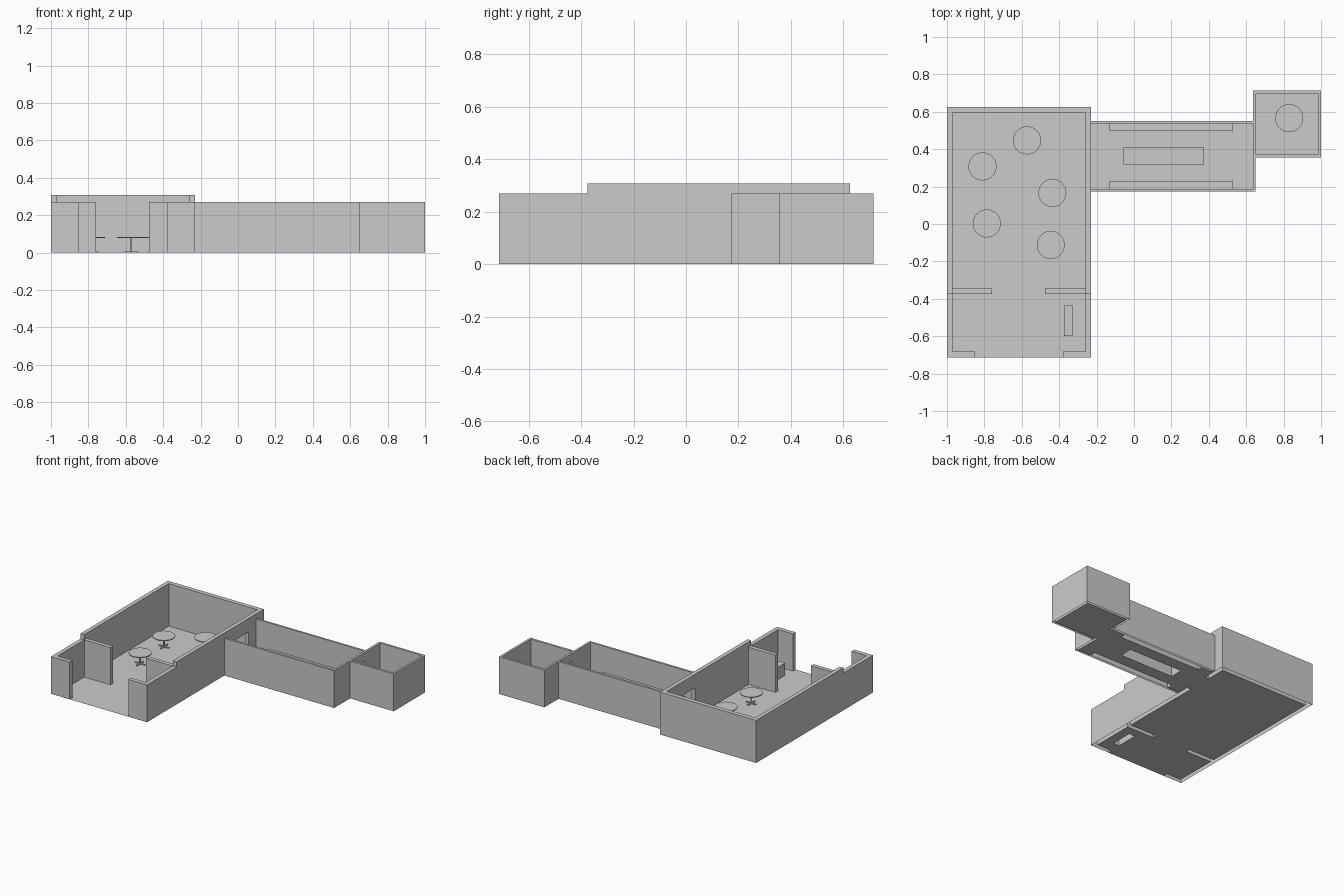
import bpy, bmesh, math
from mathutils import Matrix, Vector

if "Cube" in bpy.data.objects:
    bpy.data.objects.remove(bpy.data.objects["Cube"])


def finish(name, bm):
    mesh = bpy.data.meshes.new(name)
    bm.to_mesh(mesh)
    bm.free()
    obj = bpy.data.objects.new(name, mesh)
    bpy.context.collection.objects.link(obj)
    return obj


def shell(name, solids, openings=()):
    """Union of boxes (x0,x1,y0,y1,z1) standing on the floor, minus openings,
    skinned without inner faces and left open underneath."""
    everything = list(solids) + list(openings)
    xs = sorted({v for b in everything for v in b[0:2]})
    ys = sorted({v for b in everything for v in b[2:4]})
    zs = sorted({0.0} | {b[4] for b in everything})
    cuts = (xs, ys, zs)

    def inside(b, c):
        return b[0] < c[0] < b[1] and b[2] < c[1] < b[3] and c[2] < b[4]

    cells = set()
    for i in range(len(xs) - 1):
        for j in range(len(ys) - 1):
            for k in range(len(zs) - 1):
                c = [(a[n] + a[n + 1]) / 2 for a, n in zip(cuts, (i, j, k))]
                if any(inside(b, c) for b in solids) and not any(inside(b, c) for b in openings):
                    cells.add((i, j, k))

    bm = bmesh.new()
    for cell in cells:
        for axis in range(3):
            for side in (0, 1):
                near = list(cell)
                near[axis] += 2 * side - 1
                if tuple(near) in cells or near[2] < 0:
                    continue
                u, v = (axis + 1) % 3, (axis + 2) % 3
                corners = []
                for du, dv in ((0, 0), (1, 0), (1, 1), (0, 1)):
                    p = list(cell)
                    p[axis] += side
                    p[u] += du
                    p[v] += dv
                    corners.append(bm.verts.new([cuts[a][p[a]] for a in range(3)]))
                bm.faces.new(corners if side else corners[::-1])
    bmesh.ops.remove_doubles(bm, verts=bm.verts, dist=1e-5)
    bmesh.ops.dissolve_limit(bm, angle_limit=0.01, verts=bm.verts, edges=bm.edges)
    return finish(name, bm)


def floor(name, rects, holes):
    """Flat floor sheet with cut-outs under the built-in furniture."""
    xs = sorted({v for b in rects + holes for v in b[0:2]})
    ys = sorted({v for b in rects + holes for v in b[2:4]})
    bm = bmesh.new()
    for x0, x1 in zip(xs, xs[1:]):
        for y0, y1 in zip(ys, ys[1:]):
            cx, cy = (x0 + x1) / 2, (y0 + y1) / 2
            hit = lambda b: b[0] < cx < b[1] and b[2] < cy < b[3]
            if any(map(hit, rects)) and not any(map(hit, holes)):
                bm.faces.new([bm.verts.new((x, y, 0)) for x, y in
                              ((x0, y0), (x1, y0), (x1, y1), (x0, y1))])
    bmesh.ops.remove_doubles(bm, verts=bm.verts, dist=1e-5)
    return finish(name, bm)


def ring(x0, x1, y0, y1, t, h):
    return [(x0, x0 + t, y0, y1, h), (x1 - t, x1, y0, y1, h),
            (x0, x1, y0, y0 + t, h), (x0, x1, y1 - t, y1, h)]


LOW, HIGH, DOOR = 0.27, 0.308, 0.21

# Main room: low entrance part, taller hall, and two partition stubs
low_part = [(-1, -0.97, -0.713, -0.375, LOW), (-0.26, -0.23, -0.713, -0.375, LOW),
            (-1, -0.85, -0.713, -0.682, LOW), (-0.38, -0.23, -0.713, -0.682, LOW)]
hall = [(-1, -0.97, -0.375, 0.625, HIGH), (-0.26, -0.23, -0.375, 0.625, HIGH),
        (-1, -0.23, 0.593, 0.625, HIGH)]
partitions = [(-0.97, -0.76, -0.375, -0.345, LOW), (-0.475, -0.26, -0.375, -0.345, LOW)]
hall_door = (-0.26, -0.23, 0.27, 0.45, DOOR)
shell("main_room_walls", low_part + hall + partitions, [hall_door])

# Corridor wing and end room
corridor = [(-0.23, 0.65, 0.173, 0.188, LOW), (-0.23, 0.65, 0.537, 0.552, LOW),
            (0.635, 0.65, 0.173, 0.552, LOW)]
end_room = ring(0.635, 1.0, 0.355, 0.715, 0.016, LOW)
end_door = (0.635, 0.651, 0.39, 0.52, DOOR)
shell("wing_walls", corridor + end_room, [end_door])

# Built-in counters, open underneath
counters = {
    "entrance_counter": (-0.375, -0.327, -0.6, -0.437, 0.09),
    "corridor_island": (-0.055, 0.375, 0.318, 0.412, 0.08),
    "front_counter": (-0.13, 0.53, 0.188, 0.23, 0.08),
    "back_counter": (-0.13, 0.53, 0.498, 0.537, 0.08),
}
for name, box in counters.items():
    shell(name, [box])

# Floors
floor("floor", [(-0.97, -0.26, -0.682, 0.593), (-0.85, -0.38, -0.713, -0.682),
                (-0.23, 0.635, 0.188, 0.537), (0.651, 0.984, 0.371, 0.699),
                hall_door, end_door],
      list(counters.values()) + partitions)


# Round pedestal tables: thin disc, slim post, crossed feet
def disc(bm, radius, z0, z1, sides):
    bmesh.ops.create_cone(bm, cap_ends=True, segments=sides, radius1=radius, radius2=radius,
                          depth=z1 - z0, matrix=Matrix.Translation((0, 0, (z0 + z1) / 2)))


def make_table():
    bm = bmesh.new()
    disc(bm, 0.075, 0.077, 0.083, 32)
    disc(bm, 0.006, 0.0, 0.077, 12)
    for turn in (0, math.pi / 2):
        m = (Matrix.Translation((0, 0, 0.004)) @ Matrix.Rotation(turn, 4, 'Z')
             @ Matrix.Diagonal(Vector((0.08, 0.01, 0.006, 1))))
        bmesh.ops.create_cube(bm, size=1, matrix=m)
    for f in bm.faces:
        f.smooth = len(f.verts) == 4 and abs(f.normal.z) < 0.1
    for e in bm.edges:
        e.smooth = len(e.link_faces) == 2 and e.calc_face_angle(0) < math.radians(40)
    return finish("round_table", bm)


table = make_table()
spots = [(-0.572, 0.447), (-0.81, 0.308), (-0.437, 0.166), (-0.787, 0.003),
         (-0.445, -0.112), (0.83, 0.566)]
table.location = (*spots[0], 0)
for x, y in spots[1:]:
    copy = table.copy()
    copy.location = (x, y, 0)
    bpy.context.collection.objects.link(copy)
